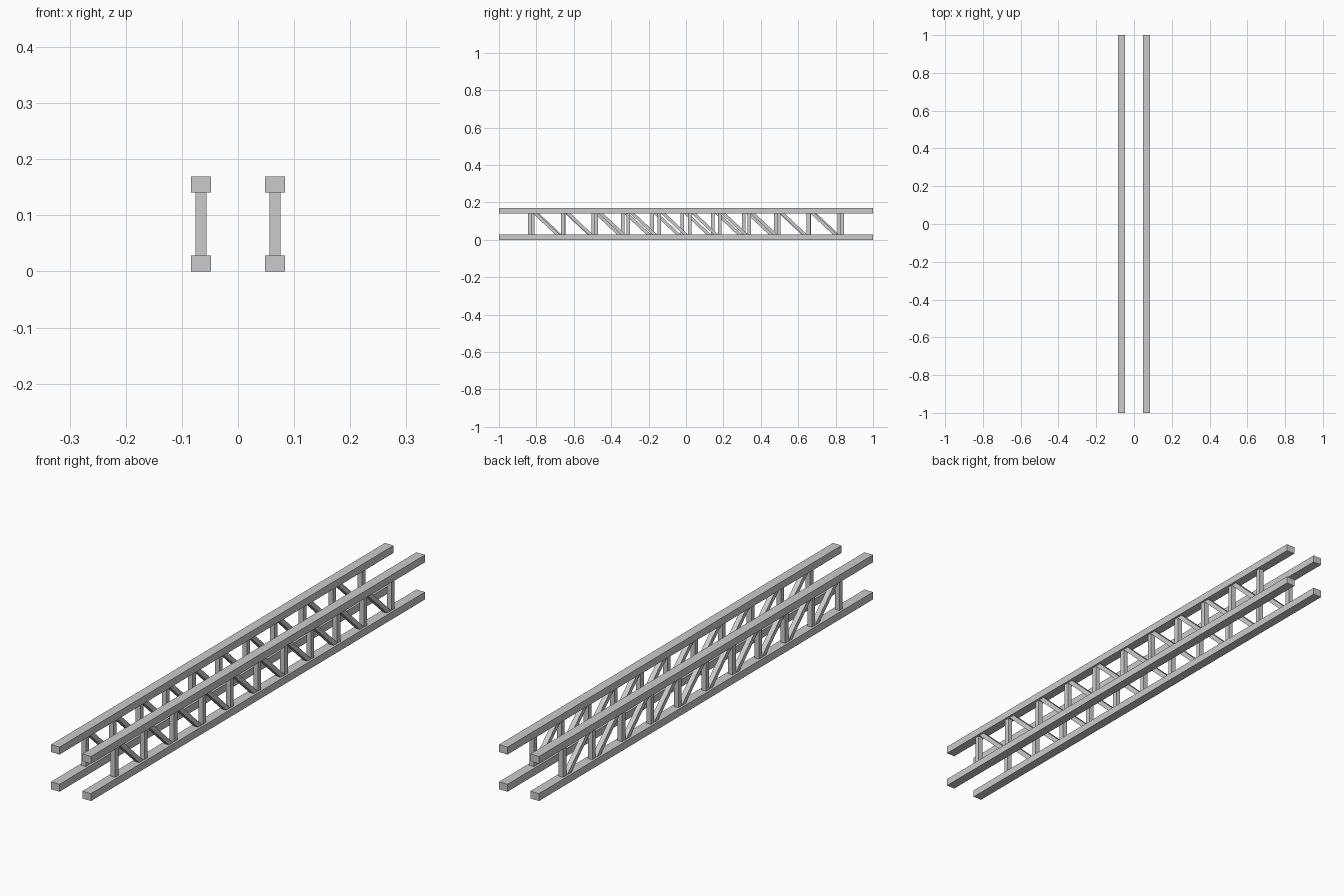
import bpy
from math import atan2, hypot
from mathutils import Matrix, Vector

if "Cube" in bpy.data.objects:
    bpy.data.objects.remove(bpy.data.objects["Cube"])

RAIL_W, RAIL_H, TOP = 0.036, 0.028, 0.169
TRUSS_X, BAR = 0.066, 0.019
# post positions along the right truss; the left truss is the same one flipped over
POSTS = [-0.834, -0.659, -0.481, -0.309, -0.144, 0.021,
         0.181, 0.339, 0.495, 0.655, 0.82]


def box(name, size, centre, tilt=0.0):
    bpy.ops.mesh.primitive_cube_add(size=1)
    ob = bpy.context.object
    ob.name = name
    ob.data.transform(Matrix.Rotation(tilt, 4, 'X') @ Matrix.Diagonal((*size, 1)))
    ob.location = Vector(centre)
    return ob


mid = TOP / 2
web_h = TOP - 2 * RAIL_H
run = 0.12  # horizontal reach of a brace between the rails

for side, x, flip in (("right", TRUSS_X, 1), ("left", -TRUSS_X, -1)):
    # long chords
    box(f"{side}_bottom_rail", (RAIL_W, 2, RAIL_H), (x, 0, RAIL_H / 2))
    box(f"{side}_top_rail", (RAIL_W, 2, RAIL_H), (x, 0, TOP - RAIL_H / 2))
    # upright posts
    ys = sorted(flip * y for y in POSTS)
    for i, y in enumerate(ys):
        box(f"{side}_post_{i + 1}", (BAR, BAR, web_h + 0.01), (x, y, mid))
    # diagonal braces, leaning the same way on both trusses
    for i, (a, b) in enumerate(zip(ys, ys[1:])):
        box(f"{side}_brace_{i + 1}", (BAR, 0.017, hypot(run, web_h) + 0.015),
            (x, (a + b) / 2, mid), atan2(run, web_h))
